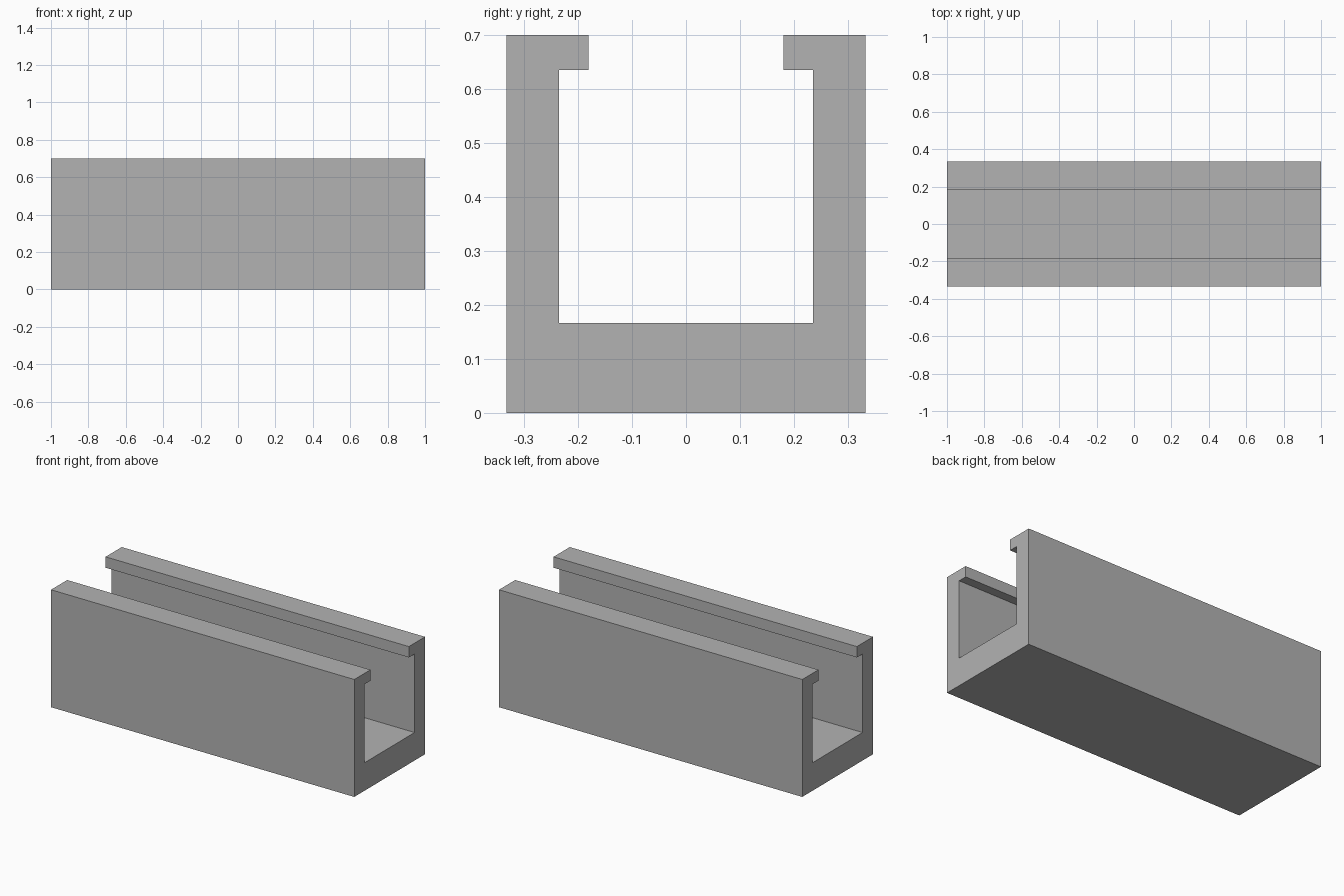
import bpy
import bmesh

cube = bpy.data.objects.get("Cube")
if cube:
    bpy.data.objects.remove(cube, do_unlink=True)

LENGTH, HEIGHT, HALF_WIDTH = 2.0, 0.70, 0.333
INNER_HALF, LIP_HALF = 0.235, 0.181
FLOOR_TOP, LIP_BOTTOM = 0.167, 0.635

# Plain grey material
grey = bpy.data.materials.new("plain_grey")
grey.use_nodes = True
colour = (0.45, 0.45, 0.45, 1.0)
grey.diffuse_color = colour
grey.node_tree.nodes["Principled BSDF"].inputs["Base Color"].default_value = colour

# Half of the channel section (y, z), mirrored into a full outline
half = [
    (HALF_WIDTH, 0),
    (HALF_WIDTH, HEIGHT),
    (LIP_HALF, HEIGHT),
    (LIP_HALF, LIP_BOTTOM),
    (INNER_HALF, LIP_BOTTOM),
    (INNER_HALF, FLOOR_TOP),
]
outline = half + [(-y, z) for y, z in reversed(half)]

# Extrude the section along the length
bm = bmesh.new()
section = bm.faces.new([bm.verts.new((-LENGTH / 2, y, z)) for y, z in outline])
result = bmesh.ops.extrude_face_region(bm, geom=[section], use_keep_orig=True)
moved = [v for v in result["geom"] if isinstance(v, bmesh.types.BMVert)]
bmesh.ops.translate(bm, verts=moved, vec=(LENGTH, 0, 0))
bmesh.ops.recalc_face_normals(bm, faces=bm.faces)

mesh = bpy.data.meshes.new("lipped_channel")
bm.to_mesh(mesh)
bm.free()
mesh.materials.append(grey)
channel = bpy.data.objects.new("lipped_channel", mesh)
bpy.context.collection.objects.link(channel)
